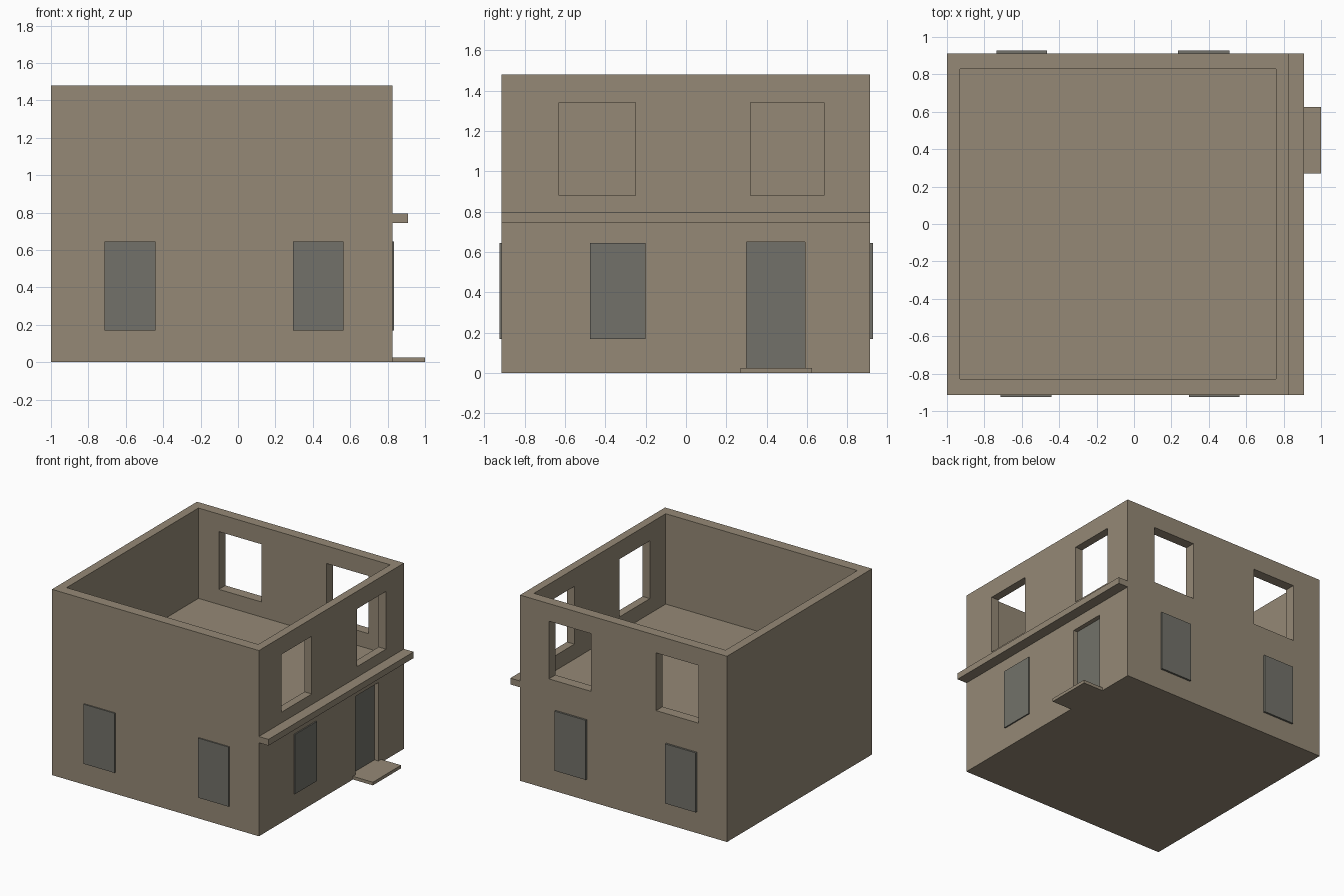
import bpy
import bmesh
from mathutils import Vector

default = bpy.data.objects.get("Cube")
if default:
    bpy.data.objects.remove(default, do_unlink=True)


def make_material(name, colour):
    mat = bpy.data.materials.new(name)
    mat.use_nodes = True
    mat.diffuse_color = colour
    mat.node_tree.nodes["Principled BSDF"].inputs["Base Color"].default_value = colour
    return mat


plaster = make_material("tan plaster", (0.30, 0.25, 0.18, 1))
glass = make_material("grey glass", (0.17, 0.167, 0.142, 1))


def box(name, xs, ys, zs, mat):
    """Axis-aligned box spanning the given ranges."""
    low, high = (Vector(c) for c in zip(xs, ys, zs))
    bm = bmesh.new()
    bmesh.ops.create_cube(bm, size=1)
    bmesh.ops.scale(bm, vec=high - low, verts=bm.verts)
    bmesh.ops.translate(bm, vec=(low + high) / 2, verts=bm.verts)
    mesh = bpy.data.meshes.new(name)
    bm.to_mesh(mesh)
    bm.free()
    mesh.materials.append(mat)
    obj = bpy.data.objects.new(name, mesh)
    bpy.context.collection.objects.link(obj)
    return obj


def cut(target, xs, ys, zs):
    """Carve a box out of the target and bake the result."""
    cutter = box("cutter", xs, ys, zs, plaster)
    cutter.hide_render = True
    mod = target.modifiers.new("cut", "BOOLEAN")
    mod.operation = "DIFFERENCE"
    mod.solver = "EXACT"
    mod.object = cutter
    bpy.context.view_layer.update()
    graph = bpy.context.evaluated_depsgraph_get()
    baked = bpy.data.meshes.new_from_object(target.evaluated_get(graph))
    target.modifiers.clear()
    target.data = baked
    bpy.data.objects.remove(cutter, do_unlink=True)


WEST, EAST = -1.0, 0.825
SOUTH, NORTH = -0.915, 0.912
DOOR_Y = (0.30, 0.59)
UPPER_Z = (0.88, 1.34)
LOWER_Z = (0.17, 0.645)

# House shell with an open-topped upper storey
house = box("house_walls", (WEST, EAST), (SOUTH, NORTH), (0, 1.48), plaster)
cut(house, (-0.93, 0.76), (-0.83, 0.83), (0.76, 1.6))

# Upper window openings in the east and back walls
for ys in ((-0.63, -0.25), (0.32, 0.685)):
    cut(house, (0.7, 0.9), ys, UPPER_Z)
for xs in ((0.20, 0.57), (-0.75, -0.375)):
    cut(house, xs, (0.8, 1.0), UPPER_Z)

# Recessed doorway, door, doorstep and ledge
cut(house, (0.785, 0.9), DOOR_Y, (0.025, 0.65))
box("door", (0.78, 0.79), DOOR_Y, (0.025, 0.65), glass)
box("doorstep", (EAST, 1.0), (0.27, 0.625), (0, 0.025), plaster)
box("ledge", (EAST, 0.91), (SOUTH, NORTH), (0.745, 0.795), plaster)

# Ground floor window panes
for i, xs in enumerate(((-0.715, -0.44), (0.295, 0.565)), 1):
    box(f"front_window_{i}", xs, (-0.925, SOUTH), LOWER_Z, glass)
for i, xs in enumerate(((-0.735, -0.465), (0.235, 0.51)), 1):
    box(f"back_window_{i}", xs, (NORTH, 0.927), LOWER_Z, glass)
box("side_window", (EAST, 0.835), (-0.475, -0.20), LOWER_Z, glass)
